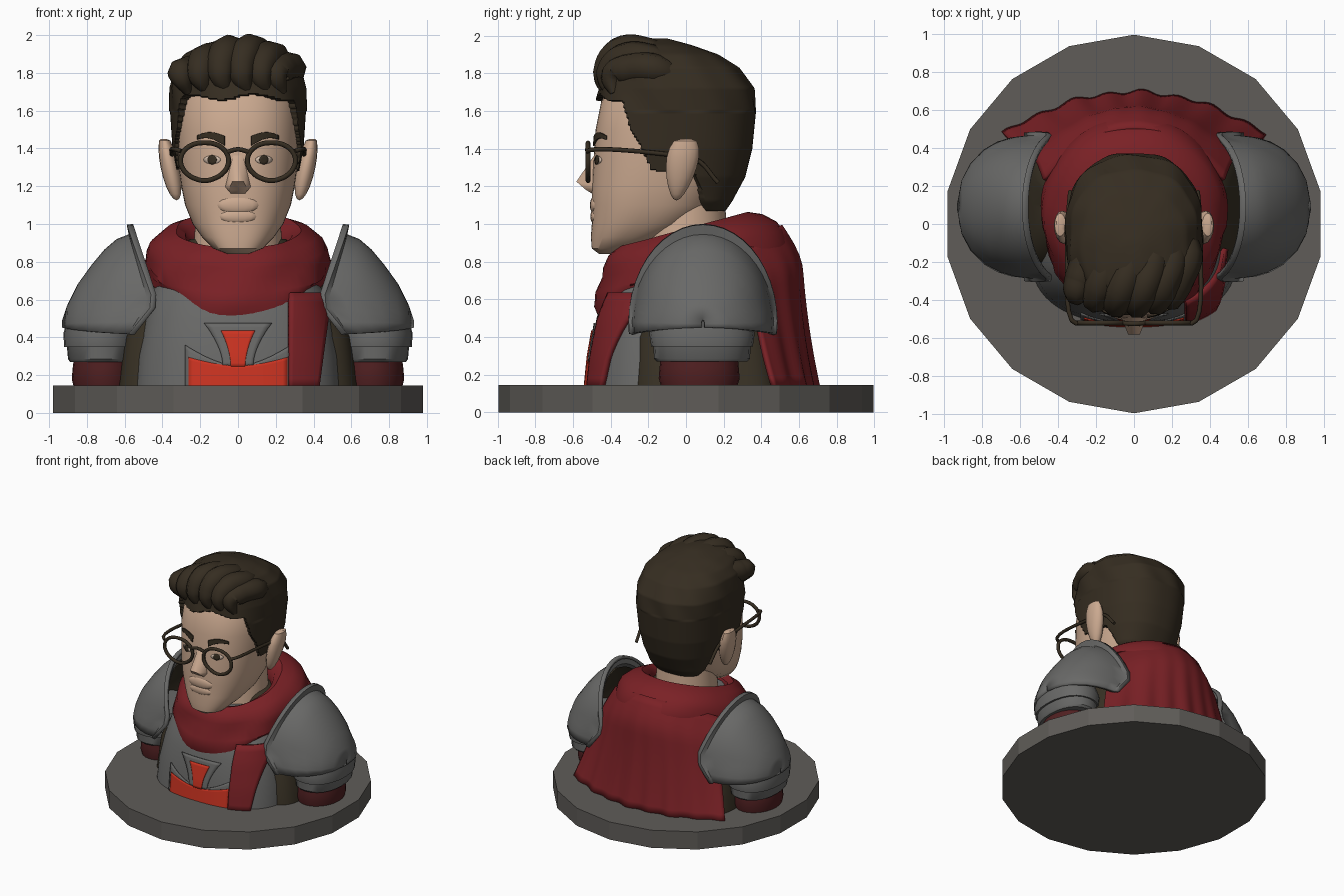
import bpy, bmesh, math
from math import sin, cos, pi, radians
from mathutils import Vector

if "Cube" in bpy.data.objects:
    bpy.data.objects.remove(bpy.data.objects["Cube"])


def mat(name, r, g, b):
    m = bpy.data.materials.new(name)
    m.diffuse_color = (r, g, b, 1)
    m.use_nodes = True
    m.node_tree.nodes["Principled BSDF"].inputs["Base Color"].default_value = m.diffuse_color
    return m


SKIN = mat("skin", .60, .40, .28)
HAIR = mat("dark hair", .036, .026, .015)
CLOTH = mat("red cloth", .195, .015, .019)
CROSS = mat("bright red", .60, .033, .015)
STEEL = mat("steel", .14, .14, .136)
STONE = mat("base stone", .115, .108, .098)
LEATHER = mat("dark leather", .040, .031, .018)
SLEEVE = mat("dark red sleeve", .08, .014, .015)
WHITE = mat("eye white", .64, .50, .40)


def finish(ob, angle=40):
    bpy.ops.object.select_all(action='DESELECT')
    ob.select_set(True)
    bpy.context.view_layer.objects.active = ob
    bpy.ops.object.shade_smooth_by_angle(angle=radians(angle))
    return ob


def make(name, bm, m, thick=0, angle=40):
    bmesh.ops.remove_doubles(bm, verts=bm.verts, dist=1e-5)
    bmesh.ops.recalc_face_normals(bm, faces=bm.faces)
    me = bpy.data.meshes.new(name)
    bm.to_mesh(me)
    bm.free()
    me.materials.append(m)
    ob = bpy.data.objects.new(name, me)
    bpy.context.collection.objects.link(ob)
    if thick:
        mod = ob.modifiers.new("thickness", 'SOLIDIFY')
        mod.thickness, mod.offset = thick, 0
    return finish(ob, angle)


def skin_rows(name, rows, m, closed=True, caps=True, thick=0, angle=40):
    """Bridge rows of points into one surface."""
    bm = bmesh.new()
    vs = [[bm.verts.new(p) for p in r] for r in rows]
    n = len(rows[0])
    for a, b in zip(vs, vs[1:]):
        for i in range(n if closed else n - 1):
            j = (i + 1) % n
            bm.faces.new((a[i], a[j], b[j], b[i]))
    if closed and caps:
        bm.faces.new(vs[0])
        bm.faces.new(vs[-1])
    return make(name, bm, m, thick, angle)


def ring(z, hw, yf, yb, n=2.4, cx=0, seg=64):
    """Superellipse cross-section between a front and a back y."""
    pts = []
    for i in range(seg):
        c, s = cos(2 * pi * i / seg), sin(2 * pi * i / seg)
        f = lambda v: math.copysign(abs(v) ** (2 / n), v)
        pts.append(Vector((cx + hw * f(c), (yf + yb) / 2 + (yb - yf) / 2 * f(s), z)))
    return pts


def lookup(rows, z):
    """Linear interpolation in a table whose first column is z."""
    z = min(max(z, rows[0][0]), rows[-1][0])
    for a, b in zip(rows, rows[1:]):
        if z <= b[0]:
            t = (z - a[0]) / (b[0] - a[0])
            return [p + (q - p) * t for p, q in zip(a, b)][1:]


def patch(name, fn, rows, off, m, thick=.006, nu=10, nv=10):
    """Plate lying on the front of a lofted body; fn(u, v) gives x, z."""
    def pt(u, v):
        x, z = fn(u, v)
        hw, yf, yb = lookup(rows, z)
        k = max(0, 1 - abs(x / hw) ** 2.4) ** (1 / 2.4)
        return Vector((x, (yf + yb) / 2 - (yb - yf) / 2 * k - off, z))
    grid = [[pt(i / nu, j / nv) for i in range(nu + 1)] for j in range(nv + 1)]
    return skin_rows(name, grid, m, closed=False, thick=thick)


def tube(name, pts, r, m, radii=None, cyclic=False):
    cu = bpy.data.curves.new(name, 'CURVE')
    cu.dimensions, cu.bevel_depth, cu.bevel_resolution = '3D', r, 2
    cu.resolution_u, cu.use_fill_caps = 6, True
    sp = cu.splines.new('BEZIER')
    sp.bezier_points.add(len(pts) - 1)
    sp.use_cyclic_u = cyclic
    for i, (b, p) in enumerate(zip(sp.bezier_points, pts)):
        b.co, b.handle_left_type, b.handle_right_type = p, 'AUTO', 'AUTO'
        b.radius = radii[i] if radii else 1
    cu.materials.append(m)
    ob = bpy.data.objects.new(name, cu)
    bpy.context.collection.objects.link(ob)
    bpy.ops.object.select_all(action='DESELECT')
    ob.select_set(True)
    bpy.context.view_layer.objects.active = ob
    bpy.ops.object.convert(target='MESH')
    return finish(bpy.context.view_layer.objects.active, 50)


def blob(name, loc, scale, m, warp=lambda p: p):
    bm = bmesh.new()
    bmesh.ops.create_uvsphere(bm, u_segments=16, v_segments=10, radius=1)
    for v in bm.verts:
        v.co = Vector(loc) + warp(Vector([a * b for a, b in zip(v.co, scale)]))
    return make(name, bm, m)


# Base disc, 18 sides
disc = [[Vector((.995 * cos(radians(10 + 20 * i)), .995 * sin(radians(10 + 20 * i)), z))
         for i in range(18)] for z in (0, .145)]
skin_rows("base", disc, STONE, angle=15)

# Head and neck
head = [(.84, .05, -.46, -.36), (.87, .13, -.5, -.25), (.93, .19, -.505, -.1), (1.0, .24, -.5, .05),
        (1.1, .28, -.5, .15), (1.2, .3, -.5, .2), (1.35, .322, -.49, .3), (1.5, .33, -.48, .32),
        (1.65, .32, -.45, .33), (1.8, .25, -.36, .28), (1.9, .1, -.2, .1)]
skin_rows("head", [ring(*r) for r in head], SKIN)
skin_rows("neck", [ring(.7, .25, -.27, .24, 2), ring(1.2, .21, -.2, .2, 2)], SKIN)

# Nose as a convex hull, mouth as low mounds
bm = bmesh.new()
for x, y, z in ((.025, -.47, 1.39), (.03, -.582, 1.225), (.072, -.48, 1.2), (.05, -.53, 1.18), (.03, -.48, 1.15)):
    for s in (-1, 1):
        bm.verts.new((s * x, y, z))
bmesh.ops.convex_hull(bm, input=bm.verts)
make("nose", bm, SKIN, angle=70)
blob("upper_lip", (0, -.484, 1.1), (.11, .026, .05), SKIN)
blob("lower_lip", (0, -.484, 1.04), (.1, .024, .04), SKIN)

# Hair shell: points outside the hairline sink beneath the skin
hair = [(1.07, .2, -.05, .21), (1.12, .25, -.15, .245), (1.25, .318, -.48, .315), (1.4, .347, -.51, .352),
        (1.6, .36, -.49, .372), (1.72, .36, -.46, .36), (1.83, .335, -.44, .28), (1.9, .28, -.41, .17),
        (1.95, .19, -.36, .03), (1.985, .05, -.25, -.1)]
hairline = [(1.06, .12), (1.27, .05), (1.29, -.19), (1.42, -.25), (1.5, -.3), (1.66, -.34), (1.7, -.9)]
rows = []
for k in range(101):
    z = 1.07 + (1.985 - 1.07) * k / 100
    r = ring(z, *lookup(hair, z), n=2.4, seg=180)
    for p in r:
        if p.y < lookup(hairline, z - .015 * sin(18 * p.x))[0]:
            p.x, p.y = p.x * .85, (p.y + .05) * .85 - .05
        elif z > 1.6:
            wave = 1 + .014 * sin(9 * math.atan2(p.y, p.x) + 14 * z)
            p.x, p.y = p.x * wave, p.y * wave
    rows.append(r)
skin_rows("hair", rows, HAIR, angle=60)

# Swept front locks
for i, (x, top) in enumerate(((-.28, 1.83), (-.18, 1.89), (-.07, 1.93), (.04, 1.935), (.14, 1.9), (.22, 1.85))):
    d = .9 * x * x
    tube(f"hair_lock_{i}", [(x * .6 + .06, .04, top - .12), (x + .06, -.2 + d, top - .03), (x, -.36 + d, top - .03),
                            (x - .02, -.43 + d, 1.79), (x + .02, -.425 + d, 1.69)],
         .083, HAIR, (.3, 1, 1.05, .85, .25))

for s, side in ((-1, "left"), (1, "right")):
    # Ears lean outward and widen at the top
    blob(f"ear_{side}", (s * .36, -.025, 1.3), (.05, .082, .175), SKIN,
         lambda p: Vector((p.x + s * .2 * p.z, p.y * (1 + 1.8 * p.z) + .15 * p.z, min(p.z, .15))))
    # Eyes and brows
    for part, r, m, off in (("eye", (.045, .022), WHITE, .003), ("pupil", (.025, .025), HAIR, .006)):
        patch(f"{part}_{side}", lambda u, v: (s * .137 + r[0] * v * cos(2 * pi * u),
                                              1.34 + r[1] * v * sin(2 * pi * u)), head, off, m, .003, 16, 2)
    patch(f"eyebrow_{side}", lambda u, v: (s * (.07 + .145 * u), 1.44 + .03 * sin(pi * u * .8)
                                           + (v - .5) * .05 * (1 - .6 * u)), head, .008, HAIR, .009)
    # Glasses
    tube(f"glasses_rim_{side}", [(s * .177 + .127 * cos(a), -.52, 1.33 + .1 * sin(a) + .006 * abs(cos(a)))
                                 for a in [pi * k / 8 for k in range(16)]], .013, HAIR, cyclic=True)
    tube(f"glasses_temple_{side}", [(s * .3, -.525, 1.385), (s * .33, -.5, 1.395), (s * .35, -.1, 1.37),
                                    (s * .345, .05, 1.345), (s * .335, .17, 1.22)], .012, HAIR)

    # Shoulder plate: arched sections (offset, y scale, z scale) tilted at the collar edge
    rows = []
    for dx, ry, rz in ((0, 1.07, 1.06), (.025, 1.07, 1.06), (.04, 1.02, .96), (.12, .99, .9), (.2, .93, .79),
                       (.28, .82, .63), (.36, .62, .42), (.41, .38, .2), (.435, .02, .04)):
        r = []
        for k in range(25):
            a = -.12 + (pi + .24) * k / 24
            z = .47 + .49 * (rz * max(sin(a), 0) + min(sin(a), 0) * (.3 + .6 * rz))
            lean = .3 * (z - .78) if z > .58 else -.06 + .7 * (.58 - z)
            r.append(Vector((s * (.485 + dx + lean * rz ** 2), .09 + .36 * ry * cos(a), z)))
        rows.append(r)
    skin_rows(f"shoulder_plate_{side}", rows, STEEL, closed=False, thick=.022, angle=35)
    # Dark lining just inside the plate
    lining = [[Vector((p.x - s * .004, .09 + (p.y - .09) * .94, .45 + (p.z - .45) * .94)) for p in r]
              for r in rows[2:7]]
    skin_rows(f"shoulder_lining_{side}", lining, LEATHER, closed=False)
    # Arm plates and sleeve
    skin_rows(f"arm_plate_upper_{side}", [ring(z, w, .085 - d, .085 + d, 2.2, s * .725, 24) for z, w, d in
                                          ((.35, .195, .27), (.42, .2, .28), (.52, .17, .24))], STEEL)
    skin_rows(f"arm_plate_lower_{side}", [ring(z, w, .085 - d, .085 + d, 2.2, s * .725, 24) for z, w, d in
                                          ((.27, .165, .24), (.285, .175, .255), (.4, .185, .26))], STEEL)
    skin_rows(f"sleeve_{side}", [ring(z, w, .07 - d, .07 + d, 2, s * .71, 24) for z, w, d in
                                 ((.1, .15, .19), (.18, .17, .215), (.24, .165, .21), (.35, .15, .2))], SLEEVE)

tube("glasses_bridge", [(-.06, -.52, 1.38), (0, -.525, 1.395), (.06, -.52, 1.38)], .012, HAIR)

# Undersuit and breastplate
skin_rows("undersuit", [ring(*r) for r in ((.1, .64, -.3, .52, 5), (.4, .6, -.28, .47, 5), (.58, .53, -.24, .44, 4),
                                           (.8, .46, -.18, .4), (.92, .25, -.15, .25))], LEATHER)
chest = [(.1, .545, -.53, .2), (.3, .53, -.51, .2), (.5, .49, -.475, .2), (.65, .45, -.42, .2), (.85, .3, -.3, .2)]
skin_rows("breastplate", [ring(*r) for r in chest], STEEL)

# Flared cross and the raised steel field behind it
for name, m, off, top, flare, neck, reach, arm in (("chest_field", STEEL, .006, .475, .18, .08, .28, .36),
                                                   ("chest_cross", CROSS, .013, .435, .09, .038, .262, .295)):
    patch(name + "_upright", lambda u, v: ((2 * u - 1) * (neck + (flare - neck) * v ** 1.8),
                                           .245 + (top - .245) * v), chest, off, m, .008)
    patch(name + "_arms", lambda u, v: (reach * (2 * u - 1),
                                        .13 + v * (.117 + (arm - .247) * abs(2 * u - 1) ** 1.6)), chest, off, m, .008, 20)

# Scarf ring, tilted up toward the back with soft folds
rows = []
for k, r in enumerate(((.83, .26, -.28, .2), (.94, .29, -.33, .27), (.965, .33, -.37, .33), (.935, .4, -.41, .40),
                       (.88, .455, -.43, .47), (.83, .47, -.43, .51), (.76, .48, -.465, .545),
                       (.69, .475, -.475, .56), (.63, .46, -.46, .55), (.6, .4, -.4, .5))):
    pts = ring(*r, n=2.1)
    for i, p in enumerate(pts):
        f = 1 + (.015 if p.y < .2 else .006) * sin(2 * pi * i / 64 * 7 + k * 1.1)
        hang = min(1, (p.x / .45) ** 2) * .09 if k > 6 and p.y < 0 else 0
        p.x, p.y, p.z = p.x * f, p.y * f, p.z + .27 * p.y + hang
    rows.append(pts)
skin_rows("scarf", rows, CLOTH, caps=False, thick=.02)
patch("scarf_tail", lambda u, v: (.27 + (.15 + .06 * v) * u, .13 + .5 * v), chest, .015, CLOTH, .04)

# Cape with vertical folds
rows = []
for j in range(17):
    v = j / 16
    row = []
    for i in range(61):
        u = i / 30 - 1
        fold = .01 * (sin(u * 24) + .5 * sin(u * 13 + 1)) * v
        drape = .1 * sin(min(v * 3.5, 1) * pi / 2) + .085 * v * v
        row.append(Vector((u * (.47 + .22 * v), .5 - .27 * u * u + drape + .05 * v * u * u + fold,
                           (.99 - .15 * u * u) * (1 - v) + .14 * v)))
    rows.append(row)
skin_rows("cape", rows, CLOTH, closed=False, thick=.025)
